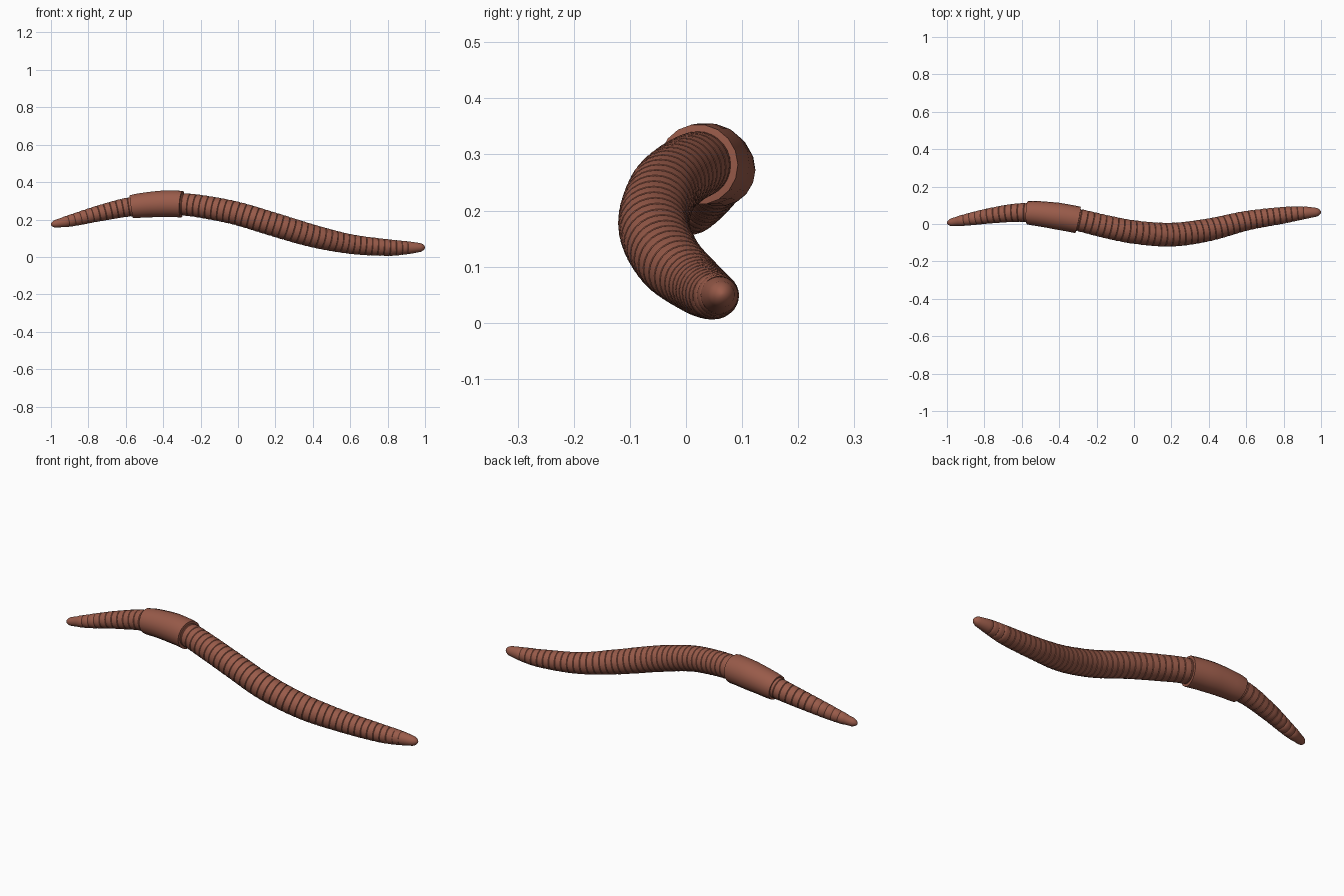
import bpy, bmesh, math
from mathutils import Vector

if "Cube" in bpy.data.objects:
    bpy.data.objects.remove(bpy.data.objects["Cube"])

# Spine stations: x, y, z, radius
SPINE = [(-1.0, .005, .172, .018), (-.9, .022, .193, .031), (-.75, .047, .231, .042),
         (-.6, .061, .264, .050), (-.45, .048, .281, .055), (-.3, .022, .282, .059),
         (-.15, -.014, .262, .061), (0, -.043, .231, .062), (.2, -.057, .171, .063),
         (.4, -.031, .112, .060), (.6, .017, .069, .052), (.8, .047, .050, .044),
         (.9, .059, .049, .035), (1.0, .064, .051, .020)]


def spine(x):
    """Smooth position and radius of the body at x."""
    x = max(-1.0, min(1.0, x))
    i = max(k for k in range(len(SPINE) - 1) if SPINE[k][0] <= x)
    a, b = SPINE[i], SPINE[i + 1]
    p, n = SPINE[max(i - 1, 0)], SPINE[min(i + 2, len(SPINE) - 1)]
    w = b[0] - a[0]
    t = (x - a[0]) / w
    out = [x]
    for c in (1, 2, 3):
        ma = (b[c] - p[c]) / (b[0] - p[0]) * w
        mb = (n[c] - a[c]) / (n[0] - a[0]) * w
        out.append((2*t**3 - 3*t*t + 1) * a[c] + (t**3 - 2*t*t + t) * ma
                   + (3*t*t - 2*t**3) * b[c] + (t**3 - t*t) * mb)
    return Vector(out[:3]), out[3]


def tube(name, profile, sides, mat):
    """Sweep circles of (x, radius) along the spine and cap the ends."""
    bm = bmesh.new()
    rings = []
    for x, r in profile:
        centre = spine(x)[0]
        tangent = (spine(x + .02)[0] - spine(x - .02)[0]).normalized()
        side = tangent.cross(Vector((0, 0, 1))).normalized()
        up = side.cross(tangent)
        rings.append([bm.verts.new(centre + r * (math.cos(a) * side + math.sin(a) * up))
                      for a in (2 * math.pi * k / sides for k in range(sides))])
    for r0, r1 in zip(rings, rings[1:]):
        for k in range(sides):
            j = (k + 1) % sides
            bm.faces.new((r0[k], r0[j], r1[j], r1[k]))
    bm.faces.new(rings[0])
    bm.faces.new(rings[-1])
    bmesh.ops.recalc_face_normals(bm, faces=bm.faces)
    me = bpy.data.meshes.new(name)
    bm.to_mesh(me)
    bm.free()
    me.materials.append(mat)
    ob = bpy.data.objects.new(name, me)
    bpy.context.collection.objects.link(ob)
    bpy.ops.object.select_all(action='DESELECT')
    ob.select_set(True)
    bpy.context.view_layer.objects.active = ob
    bpy.ops.object.shade_smooth_by_angle(angle=math.radians(35))
    return ob


skin = bpy.data.materials.new("reddish brown skin")
skin.diffuse_color = (.32, .105, .068, 1)
skin.use_nodes = True
skin.node_tree.nodes["Principled BSDF"].inputs["Base Color"].default_value = skin.diffuse_color

# Segmented body with rounded tips and a narrow groove between segments
TIP, COUNT = .03, 58
start, end = -.94, .94
step = (end - start) / COUNT
body = []
for a in (4, 20, 40, 60, 80):
    x = -1 + TIP * (1 - math.cos(math.radians(a)))
    body.append((x, spine(x)[1] * math.sin(math.radians(a))))
for i in range(COUNT):
    x0 = start + i * step
    for f, s in ((0, .955), (.07, 1.0), (.5, 1.012), (.93, 1.0)):
        x = x0 + f * step
        body.append((x, spine(x)[1] * s))
for a in (80, 60, 40, 20, 4):
    x = 1 - TIP * (1 - math.cos(math.radians(a)))
    body.append((x, spine(x)[1] * math.sin(math.radians(a))))
tube("segmented_body", body, 28, skin)

# Thick smooth saddle band around the body
band = [(-.568, .048), (-.57, .062)]
for i in range(1, 11):
    x = -.57 + i * .027
    band.append((x, .064 + .008 * min(1, i / 6)))
band += [(-.298, .056)]
tube("saddle_band", band, 18, skin)
